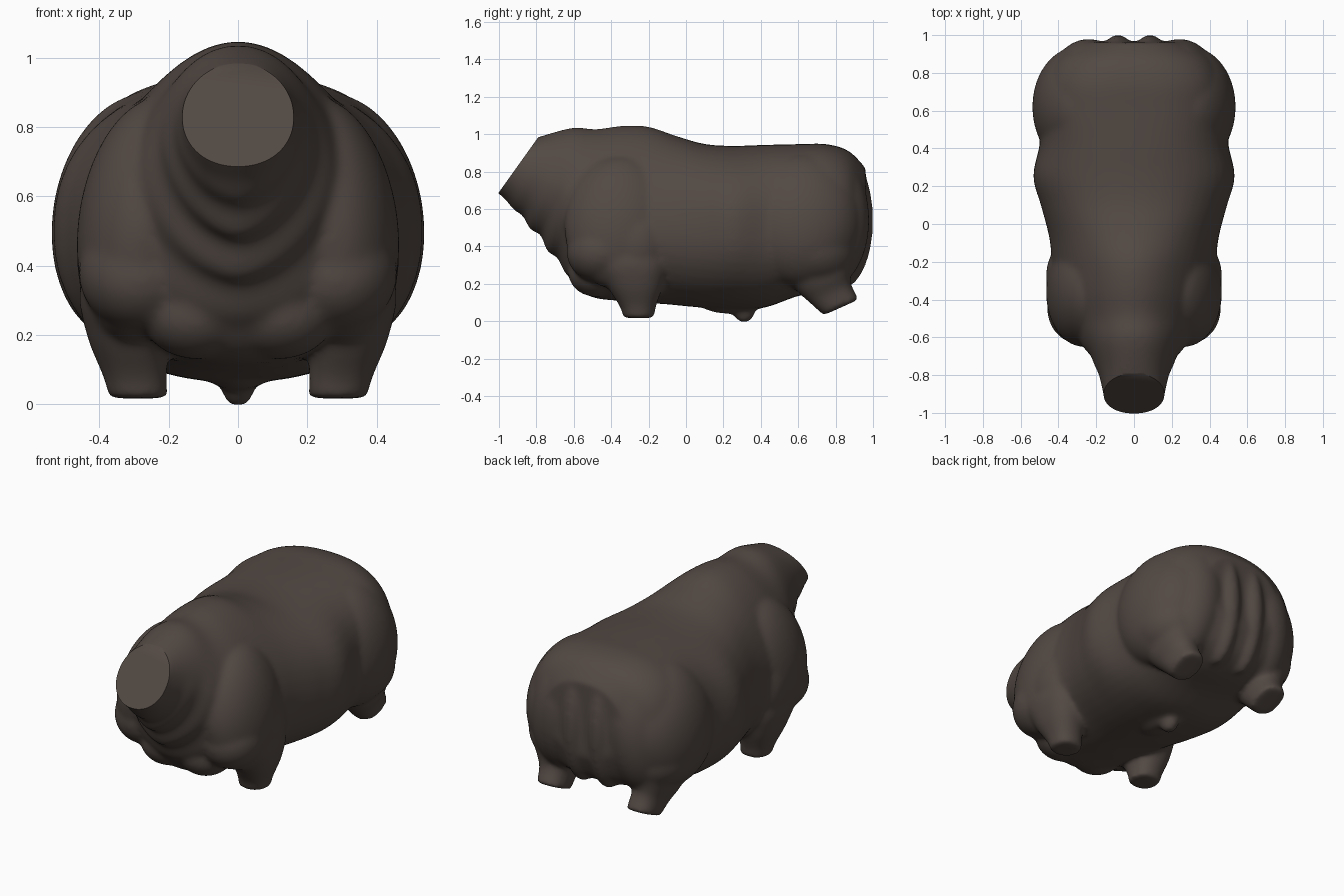
import bpy, bmesh, math
from mathutils import Vector, Matrix

if "Cube" in bpy.data.objects:
    bpy.data.objects.remove(bpy.data.objects["Cube"])

hide = bpy.data.materials.new("dark brown hide")
hide.diffuse_color = (0.085, 0.066, 0.056, 1)
hide.use_nodes = True
hide.node_tree.nodes["Principled BSDF"].inputs["Base Color"].default_value = hide.diffuse_color

bm = bmesh.new()
SEG = 48


def spline(rows, steps=8):
    """Smoothly interpolate rows of numbers (Catmull-Rom)."""
    out = []
    for i in range(len(rows) - 1):
        a, b = rows[max(i - 1, 0)], rows[i]
        c, d = rows[i + 1], rows[min(i + 2, len(rows) - 1)]
        for s in range(steps):
            t = s / steps
            out.append([0.5 * (2 * q + (r - p) * t + (2 * p - 5 * q + 4 * r - u) * t * t
                               + (3 * q - p - 3 * r + u) * t ** 3)
                        for p, q, r, u in zip(a, b, c, d)])
    return out + [list(rows[-1])]


def loft(rows, side=1, folds=0.0):
    """Rows: (y, z) of one edge, (y, z) of the other, half width, centre x, squareness, egg."""
    rings = []
    for y1, z1, y2, z2, w, cx, n, egg in spline(rows):
        ring = []
        throat = folds and max(0, math.sin(math.pi * min(1, max(0, (y2 + 1.0) / .42))))
        wave = folds * throat * math.sin(y2 * 2 * math.pi / 0.095)  # throat folds
        for k in range(SEG):
            a = 2 * math.pi * k / SEG
            c, s = math.cos(a), math.sin(a)
            m = n - .45 * throat if folds and c < 0 else n  # pointed V under the throat
            u = math.copysign(abs(c) ** (2 / m), c)
            v = math.copysign(abs(s) ** (2 / m), s) * (1 - egg * u)
            g = 1 + wave * max(0, .25 - u)
            t = (1 - u * g) / 2
            ring.append(bm.verts.new((side * (cx + w * v * g), y1 + (y2 - y1) * t, z1 + (z2 - z1) * t)))
        rings.append(ring)
    faces = [bm.faces.new(rings[0]), bm.faces.new(rings[-1][::-1])]
    for p, q in zip(rings, rings[1:]):
        for k in range(SEG):
            faces.append(bm.faces.new((p[k], q[k], q[(k + 1) % SEG], p[(k + 1) % SEG])))
    bmesh.ops.recalc_face_normals(bm, faces=faces)


def blob(c, r, tilt=0, lean=0, sides=(1, -1)):
    """Ellipsoid muscle, tilted about x, leaning inward about y, mirrored."""
    for s in sides:
        m = (Matrix.Translation((s * c[0], c[1], c[2])) @ Matrix.Rotation(math.radians(-s * lean), 4, 'Y')
             @ Matrix.Rotation(math.radians(tilt), 4, 'X') @ Matrix.Diagonal((*r, 1)))
        bmesh.ops.create_uvsphere(bm, u_segments=40, v_segments=24, radius=1, matrix=m)


# torso and neck
loft([(-.86, .96, -1.04, .72, .155, 0, 2.1, 0), (-.74, 1.0, -.91, .59, .178, 0, 2.1, 0),
      (-.60, 1.035, -.79, .455, .23, 0, 2.1, .05), (-.48, 1.027, -.67, .30, .31, 0, 2, .15),
      (-.34, 1.045, -.53, .14, .385, 0, 2, .2), (-.20, 1.04, -.30, .105, .42, 0, 2, .2),
      (-.05, .99, -.10, .09, .445, 0, 2.1, .1), (.10, .948, .08, .073, .49, 0, 2.2, .03),
      (.25, .938, .25, .063, .533, 0, 2.2, 0), (.42, .943, .42, .073, .50, 0, 2.4, 0),
      (.60, .947, .60, .135, .48, 0, 2.6, 0), (.75, .947, .77, .17, .465, 0, 2.6, 0),
      (.87, .91, .90, .24, .40, 0, 2.4, 0), (.96, .82, .97, .38, .25, 0, 2.2, 0)], 1, .04)

for side in (1, -1):
    # front legs
    loft([(y1, z, y2, z, w, cx, 2.3, 0) for y1, y2, z, w, cx in (
        (-.42, -.17, .52, .09, .29), (-.50, -.095, .34, .14, .315), (-.43, -.12, .20, .118, .318),
        (-.355, -.16, .08, .092, .297), (-.335, -.17, .017, .085, .287))], side)
    # hind legs
    loft([(.38, .40, .90, .52, .13, .30, 2.3, 0), (.50, .28, .90, .38, .13, .33, 2.3, 0),
          (.585, .17, .88, .26, .11, .32, 2.3, 0), (.66, .10, .885, .195, .092, .305, 2.3, 0),
          (.735, .032, .925, .117, .085, .297, 2.3, 0)], side)

# shoulders, upper arms and chest
blob((.265, -.36, .53), (.195, .29, .36), -6, 9)
blob((.31, -.27, .41), (.155, .19, .23), 0, -4)
blob((.28, -.45, .38), (.18, .19, .17), 15)
blob((.12, -.48, .26), (.16, .15, .13))

# haunches, thighs and buttocks
blob((.295, .62, .54), (.24, .32, .36), 0, 9)
blob((.32, .65, .40), (.20, .26, .20), -15)
blob((.24, .75, .54), (.20, .23, .37), 0, 6)
blob((.085, .83, .54), (.10, .172, .37))

# belly nub
blob((0, .31, .057), (.05, .06, .066), sides=(1,))
blob((0, .24, .09), (.09, .16, .05), sides=(1,))

me = bpy.data.meshes.new("bull_body")
bm.to_mesh(me)
bm.free()
body = bpy.data.objects.new("bull_body", me)
bpy.context.collection.objects.link(body)
bpy.context.view_layer.objects.active = body
body.select_set(True)

# fuse everything into one skin and soften the seams
rm = body.modifiers.new("fuse", 'REMESH')
rm.mode = 'VOXEL'
rm.voxel_size = 0.012
sm = body.modifiers.new("soften", 'SMOOTH')
sm.factor = 0.5
sm.iterations = 20
for name in ("fuse", "soften"):
    bpy.ops.object.modifier_apply(modifier=name)

# flat cut at the neck
bm = bmesh.new()
bm.from_mesh(body.data)
bmesh.ops.bisect_plane(bm, geom=bm.verts[:] + bm.edges[:] + bm.faces[:],
                       plane_co=(0, -.90, .83), plane_no=(0, -.814, .581), clear_outer=True)
bmesh.ops.holes_fill(bm, edges=[e for e in bm.edges if e.is_boundary], sides=0)
bmesh.ops.recalc_face_normals(bm, faces=bm.faces[:])
bm.to_mesh(body.data)
bm.free()

body.data.materials.clear()
body.data.materials.append(hide)
bpy.ops.object.shade_smooth_by_angle(angle=math.radians(40))
